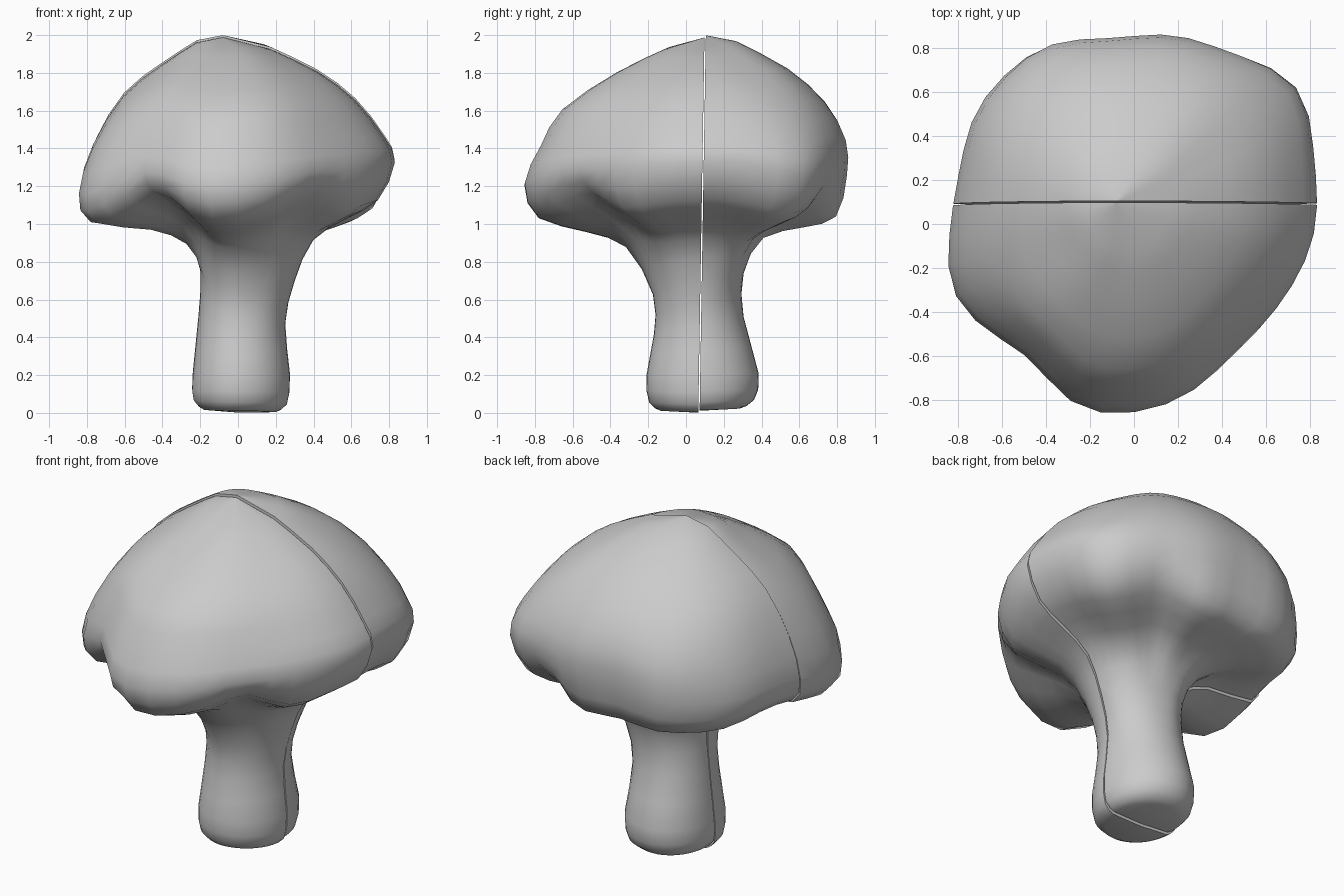
import bpy, bmesh, math
from mathutils import Vector

if "Cube" in bpy.data.objects:
    bpy.data.objects.remove(bpy.data.objects["Cube"])

# Outline (radius, height) of the floret seen in four directions from its axis
RIGHT = [(.20, .008), (.26, .05), (.275, .2), (.25, .47), (.30, .7), (.40, .92), (.57, 1.03),
         (.74, 1.13), (.83, 1.33), (.77, 1.47), (.62, 1.66), (.42, 1.81), (.17, 1.93)]
BACK = [(.20, .015), (.275, .06), (.30, .2), (.22, .5), (.22, .73), (.32, .93), (.53, .99),
        (.69, 1.05), (.745, 1.27), (.74, 1.46), (.64, 1.65), (.45, 1.82), (.18, 1.96)]
LEFT = [(.18, .02), (.235, .07), (.24, .2), (.21, .5), (.20, .76), (.27, .93), (.46, 1.02),
        (.77, 1.05), (.83, 1.2), (.76, 1.44), (.61, 1.68), (.41, 1.84), (.22, 1.965)]
FRONT = [(.22, .015), (.28, .06), (.295, .2), (.255, .42), (.26, .63), (.40, .89), (.60, .99),
         (.84, 1.08), (.92, 1.24), (.84, 1.43), (.73, 1.62), (.45, 1.81), (.2, 1.93)]
SIDES = [RIGHT, BACK, LEFT, FRONT]
CORNER = [.06, .04, .0, -.08]        # how far each diagonal bulges or dips
AXIS_Y = .085
SEGMENTS = 40
# Lumps around the head (direction, size) and folds under its rim (direction, lift)
LOBES = [(36, .08), (78, .035), (118, .045), (168, -.03),
         (-155, .07), (-123, -.05), (-105, .045), (-57, -.015)]
FOLDS = [(58, .07), (-57, .07), (-124, .08), (-32, -.03), (-92, -.03), (140, -.03)]


def bumps(angle, table, width):
    """Sum of soft bumps around the axis."""
    total = 0
    for centre, size in table:
        d = (math.degrees(angle) - centre + 180) % 360 - 180
        total += size * math.exp(-(d / width) ** 2)
    return total


def outline(angle):
    """Smooth (radius, height) outline in any direction."""
    quarter = int(angle // (math.pi / 2)) % 4
    t = angle % (math.pi / 2)
    b = math.sin(t) ** 2
    bulge = CORNER[quarter] * math.sin(2 * t) ** 2
    lump, fold = bumps(angle, LOBES, 15), bumps(angle, FOLDS, 13)
    pts = []
    for (r0, z0), (r1, z1) in zip(SIDES[quarter], SIDES[(quarter + 1) % 4]):
        r, z = r0 * (1 - b) + r1 * b, z0 * (1 - b) + z1 * b
        head = max(0, min(1, (z - .8) / .25))
        top = max(0, min(1, (1.95 - z) / .4))
        under = max(0, 1 - abs(z - 1.08) / .22)
        r *= 1 + head * (bulge + lump * top) - .5 * fold * under
        z += fold * under - head * top * lump * .7
        pts.append(Vector((r, z)))
    fine = [pts[0]]
    for i in range(len(pts) - 1):
        p0, p1, p2 = pts[max(i - 1, 0)], pts[i], pts[i + 1]
        p3 = pts[min(i + 2, len(pts) - 1)]
        fine += [(p1 + p2) * .5625 - (p0 + p3) * .0625, p2]
    return fine


def floret_bmesh():
    """Whole floret: stalk and head as one closed skin."""
    bm = bmesh.new()
    columns = []
    for i in range(SEGMENTS):
        a = 2 * math.pi * i / SEGMENTS
        columns.append([bm.verts.new((r * math.cos(a), AXIS_Y + r * math.sin(a), z))
                        for r, z in outline(a)])
    bottom = bm.verts.new((.02, AXIS_Y, .004))
    top = bm.verts.new((-.08, AXIS_Y + .015, 1.992))
    for i in range(SEGMENTS):
        c, n = columns[i], columns[(i + 1) % SEGMENTS]
        bm.faces.new((bottom, n[0], c[0]))
        for k in range(len(c) - 1):
            bm.faces.new((c[k], n[k], n[k + 1], c[k + 1]))
        bm.faces.new((c[-1], n[-1], top))
    return bm


grey = bpy.data.materials.new("plain grey")
grey.diffuse_color = (.6, .6, .6, 1)
grey.use_nodes = True
grey.node_tree.nodes["Principled BSDF"].inputs["Base Color"].default_value = grey.diffuse_color


def half(name, side, lift):
    """One half of the floret, sliced flat along a slightly leaning plane."""
    bm = floret_bmesh()
    normal = Vector((0, 1, -.0165)).normalized()
    bmesh.ops.bisect_plane(bm, geom=bm.verts[:] + bm.edges[:] + bm.faces[:], dist=1e-5,
                           plane_co=(0, .085 + side * .0035, 1), plane_no=normal,
                           clear_outer=side < 0, clear_inner=side > 0)
    bmesh.ops.holes_fill(bm, edges=[e for e in bm.edges if e.is_boundary], sides=0)
    bmesh.ops.recalc_face_normals(bm, faces=bm.faces[:])
    bmesh.ops.translate(bm, verts=bm.verts[:], vec=(0, 0, lift))
    mesh = bpy.data.meshes.new(name)
    bm.to_mesh(mesh)
    bm.free()
    mesh.materials.append(grey)
    obj = bpy.data.objects.new(name, mesh)
    bpy.context.collection.objects.link(obj)
    bpy.ops.object.select_all(action='DESELECT')
    obj.select_set(True)
    bpy.context.view_layer.objects.active = obj
    bpy.ops.object.shade_smooth_by_angle(angle=math.radians(65))


half("front_half", -1, -.004)
half("back_half", 1, .008)
